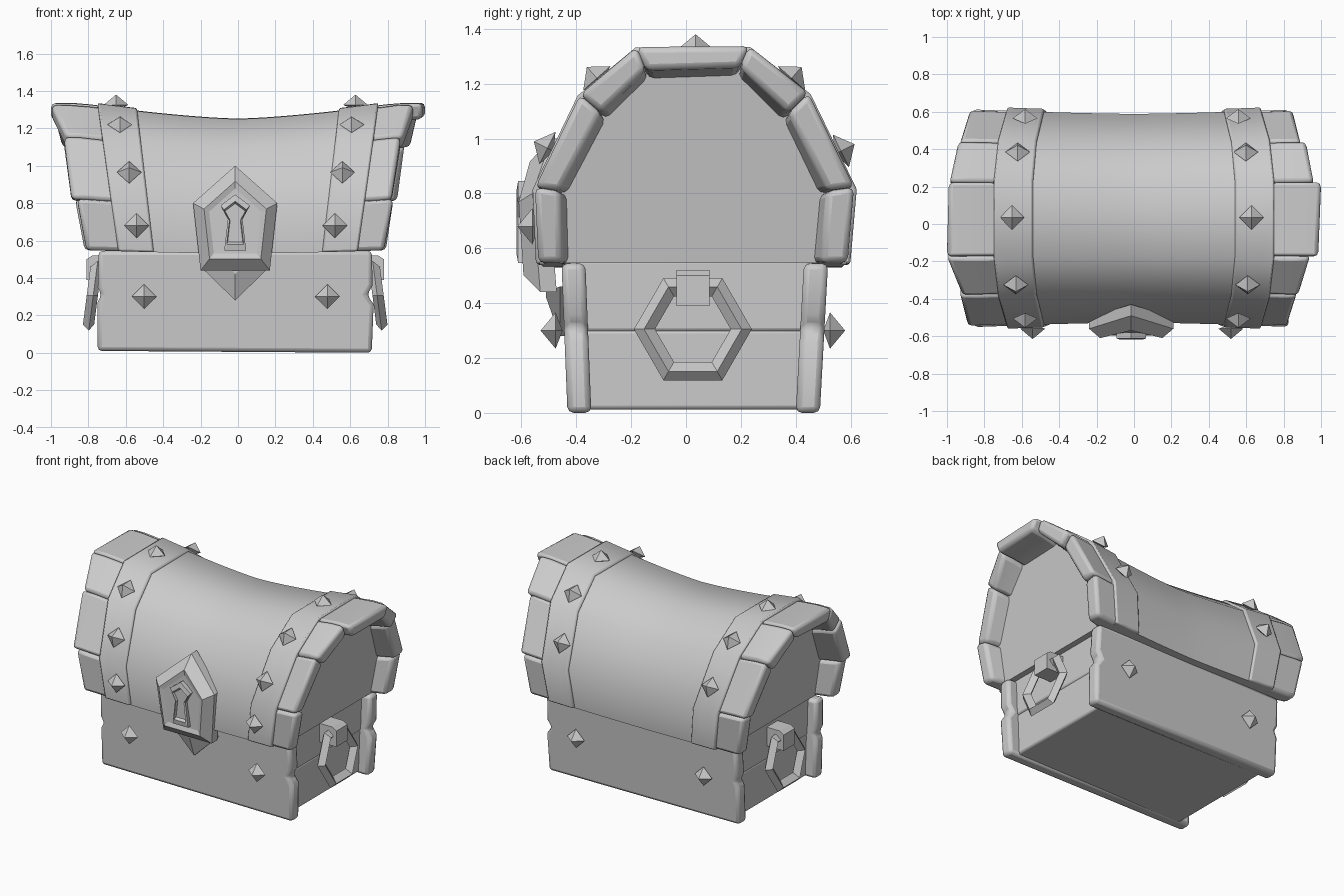
import bpy, bmesh, math
from mathutils import Vector

if "Cube" in bpy.data.objects:
    bpy.data.objects.remove(bpy.data.objects["Cube"])

grey = bpy.data.materials.new("plain grey")
grey.diffuse_color = (0.6, 0.6, 0.6, 1)
grey.use_nodes = True
grey.node_tree.nodes["Principled BSDF"].inputs["Base Color"].default_value = grey.diffuse_color


def make(name, verts, faces, bevel=0, smooth=None):
    me = bpy.data.meshes.new(name)
    bm = bmesh.new()
    vs = [bm.verts.new(v) for v in verts]
    for f in faces:
        bm.faces.new([vs[i] for i in f])
    bmesh.ops.recalc_face_normals(bm, faces=bm.faces)
    bm.to_mesh(me)
    bm.free()
    me.materials.append(grey)
    ob = bpy.data.objects.new(name, me)
    bpy.context.collection.objects.link(ob)
    if smooth:
        me.shade_smooth()
        me.set_sharp_from_angle(angle=math.radians(smooth))
    if bevel:
        m = ob.modifiers.new("bevel", 'BEVEL')
        m.width, m.segments, m.limit_method = bevel, 2, 'ANGLE'
        m.angle_limit = math.radians(50)
    return ob


def loft(name, rings, closed=False, **kw):
    """Join equal point rings; cap the ends, or close into a torus."""
    n, r = len(rings[0]), len(rings)
    faces = [(a * n + i, a * n + (i + 1) % n, (a + 1) % r * n + (i + 1) % n, (a + 1) % r * n + i)
             for a in range(r if closed else r - 1) for i in range(n)]
    if not closed:
        faces += [tuple(range(n)), tuple(range((r - 1) * n, r * n))]
    return make(name, [p for ring in rings for p in ring], faces, **kw)


def lerp(a, b, t):
    return a + (b - a) * t


# Lid arch: outer and inner outline (y, z), front to back
OUT = [(-.54, .55), (-.55, .825), (-.385, 1.16), (-.18, 1.332), (.23, 1.335), (.445, 1.165), (.612, .825), (.59, .55)]
INN = [(-.45, .55), (-.455, .81), (-.305, 1.09), (-.145, 1.245), (.195, 1.255), (.37, 1.09), (.51, .81), (.49, .55)]


def lid_point(x, j, k):
    """Point j of the arch, moved outward by k thicknesses, sagging mid-length."""
    (y, z), (yi, zi) = OUT[j], INN[j]
    y, z = y + (y - yi) * k, z + (z - zi) * k
    t = min(1, abs(x) / .85) ** 1.45
    return (x, .03 + (y - .03) * lerp(.96, 1, t), .55 + (z - .55) * lerp(.92, 1, t) - .02 * (1 - t))


def lid_shell(name, js, k_out, k_in, xfun, steps, flare=0, **kw):
    rings = []
    for s in range(steps + 1):
        u = s / steps
        rings.append([lid_point(xfun(u, j), j, k_out) for j in js] +
                     [lid_point(xfun(u, j), j, k_in - flare * (1 - u)) for j in reversed(js)])
    return loft(name, rings, **kw)


def rise(j):
    return (OUT[j][1] - .55) / .78


ALL = list(range(8))
lid_shell("lid_middle", ALL, 0, -.9, lambda u, j: lerp(-.64, .64, u), 16, smooth=48)

# Plank ends at both sides of the lid: (start, end) reach per plank
REACH = {-1: [(.81, .86), (.89, .93), (.92, 1.0), (1.0, .99), (.985, .94), (.93, .88), (.87, .82)],
         1: [(.78, .83), (.82, .87), (.88, .94), (.985, 1.0), (.96, .92), (.89, .85), (.83, .79)]}
for side, reach in REACH.items():
    tag = "left" if side < 0 else "right"
    for i, (a, b) in enumerate(reach):
        ends = {i: a, i + 1: b}
        lid_shell(f"lid_plank_{tag}_{i}", [i, i + 1], .02, -.95,
                  lambda u, j: side * lerp(.58, ends[j], u), 4, flare=.5, bevel=.022, smooth=40)
    # Raised band over the lid
    lid_shell(f"lid_band_{tag}", ALL, .17, -.4,
              lambda u, j: side * lerp(.45 + .09 * rise(j), .64 + .11 * rise(j), u), 3, bevel=.01, smooth=48)
    # Recessed end panel
    rings = []
    for inset in (0, .1):
        rings.append([(side * (.69 + .1 * rise(j) - inset),) + lid_point(.75, j, -.85)[1:] for j in ALL])
    loft(f"lid_end_panel_{tag}", rings)

# Chest body: two stacked planks showing at each end
for name, z0, z1, w in (("body_lower", .012, .305, .66), ("body_upper", .295, .56, .665)):
    loft(name, [[(x - .015, y, z) for x, y in ((-w, -.4), (w, -.4), (w, .45), (-w, .45))] for z in (z0, z1)],
         bevel=.015, smooth=40)

# Front and back boards with notched ends
EDGE = [(-.75, .01), (.715, 0), (.725, .26), (.69, .31), (.72, .36), (.715, .545),
        (-.745, .545), (-.75, .35), (-.73, .31), (-.75, .27)]
for name, y0, y1, lean in (("front_board", -.432, -.345, -.022), ("back_board", .4, .488, .03)):
    loft(name, [[(x, y + lean * z / .55, z) for x, z in EDGE] for y in (y0, y1)], bevel=.022, smooth=40)


# Pointed studs
def stud(name, x, y, z, ny, nz, depth=.055, r=.066):
    c, n = Vector((x, y, z)), Vector((0, ny, nz)).normalized()
    t = Vector((1, 0, 0)).cross(n)
    e = Vector((1, 0, 0))
    pts = [c + e * r, c + t * r, c - e * r, c - t * r, c + n * depth, c - n * .025]
    make(name, pts, [(i, (i + 1) % 4, k) for i in range(4) for k in (4, 5)])


STUDS = [(.53, -.56, .68, -1, 0), (.57, -.505, .965, -.87, .43), (.62, -.325, 1.22, -.66, .75), (.64, .035, 1.325, 0, 1),
         (.61, .385, 1.22, .66, .75), (.57, .565, .955, .87, .43), (.49, -.475, .3, -1, 0), (.49, .525, .3, 1, 0)]
for i, (x, y, z, ny, nz) in enumerate(STUDS):
    for side in (-1, 1):
        stud(f"stud_{i}_{'left' if side < 0 else 'right'}", side * x - .012, y, z, ny, nz)


# Lock plate: scaled rings of an outline, stepping in depth
def plate(name, outline, centre, steps, bend=True):
    cx, cz = centre
    rings = []
    for s, y in steps:
        ring = []
        for x, z in outline:
            px, pz = cx + (x - cx) * s, cz + (z - cz) * s
            back = (.35 * max(0, pz - .8) + .18 * max(0, .6 - pz)) if bend else 0
            ring.append((px, y + back, pz))
        rings.append(ring)
    loft(name, rings)


PENT = [(-.015, 1.0), (.21, .8), (.17, .44), (-.2, .44), (-.24, .8)]
KEY = [(-.015, .81), (.045, .765), (.015, .71), (.03, .58), (-.06, .58), (-.045, .71), (-.075, .765)]
plate("lock_plate", PENT, (-.015, .68), [(1, -.5), (1, -.56), (.74, -.61), (.62, -.595)])
plate("keyhole_frame", KEY, (-.015, .69), [(1.3, -.58), (1.3, -.612), (1.0, -.618), (.9, -.6)], False)
plate("lock_lower_point", [(-.2, .46), (.17, .46), (-.015, .28)], (-.015, .44), [(1, -.42), (1, -.46), (.12, -.51)], False)

# Hexagonal ring handles, tilted outward at the bottom, with mounts
for side, tag in ((-1, "left"), (1, "right")):
    rings = []
    for r, dx in ((.215, 0), (.178, .035), (.138, 0), (.178, -.025)):
        ring = []
        for i in range(6):
            a = i * math.pi / 3
            z = .305 + r * math.sin(a)
            ring.append((side * (.735 + .13 * (.49 - z) + dx) - .015, .025 + r * math.cos(a), z))
        rings.append(ring)
    loft(f"handle_ring_{tag}", rings, closed=True)
    loft(f"handle_mount_{tag}", [[(side * x - .015, y, z) for y, z in ((-.035, .39), (.085, .39), (.085, zt), (-.035, zt))]
                                 for x, zt in ((.62, .52), (.765, .52), (.795, .5))])
